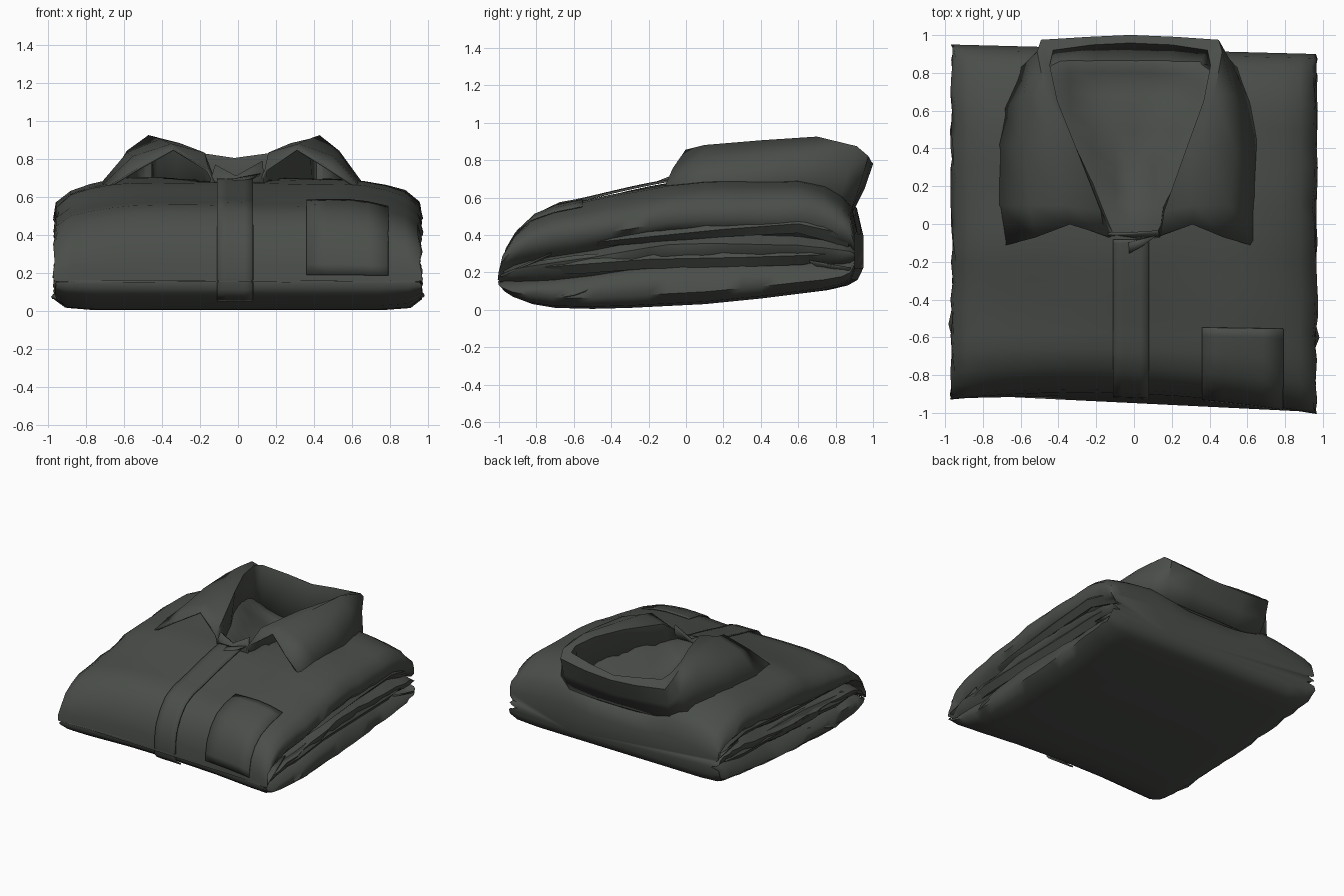
import bpy, bmesh, math, random

if "Cube" in bpy.data.objects:
    bpy.data.objects.remove(bpy.data.objects["Cube"])
random.seed(4)

cloth = bpy.data.materials.new("dark_grey_green_cloth")
cloth.diffuse_color = (0.068, 0.075, 0.066, 1)
cloth.use_nodes = True
cloth.node_tree.nodes["Principled BSDF"].inputs["Base Color"].default_value = cloth.diffuse_color


def make(name, verts, faces, angle=50, thick=0.0):
    me = bpy.data.meshes.new(name)
    me.from_pydata([tuple(v) for v in verts], [], faces)
    bm = bmesh.new()
    bm.from_mesh(me)
    bmesh.ops.recalc_face_normals(bm, faces=bm.faces)
    bm.to_mesh(me)
    bm.free()
    ob = bpy.data.objects.new(name, me)
    bpy.context.collection.objects.link(ob)
    me.materials.append(cloth)
    if thick:
        m = ob.modifiers.new("thickness", 'SOLIDIFY')
        m.thickness, m.offset = thick, 0
    bpy.ops.object.select_all(action='DESELECT')
    ob.select_set(True)
    bpy.context.view_layer.objects.active = ob
    bpy.ops.object.shade_smooth_by_angle(angle=math.radians(angle))
    return ob


def grid_faces(rows, cols, closed=False):
    n = cols if closed else cols - 1
    return [(r * cols + c, r * cols + (c + 1) % cols, (r + 1) * cols + (c + 1) % cols, (r + 1) * cols + c)
            for r in range(rows - 1) for c in range(n)]


# side profile of the folded stack: y, bottom z, top z
PROFILE = [(-.972, .15, .165), (-.968, .12, .24), (-.95, .095, .335), (-.9, .06, .43), (-.82, .03, .505),
           (-.7, .01, .555), (-.5, .005, .59), (-.3, .01, .63), (-.1, .02, .675), (.1, .03, .69), (.4, .06, .70),
           (.6, .085, .70), (.75, .105, .66), (.85, .13, .6), (.9, .16, .54), (.925, .22, .42)]


def levels(y):
    y = min(max(y, PROFILE[0][0]), PROFILE[-1][0])
    for a, b in zip(PROFILE, PROFILE[1:]):
        if y <= b[0]:
            k = (y - a[0]) / (b[0] - a[0])
            return a[1] + k * (b[1] - a[1]), a[2] + k * (b[2] - a[2])


def shift(x, y):
    """front edge curves: middle sits further back, right corner pokes out"""
    w = max(0, min(1, (-y - .5) / .4))
    return w * (.07 * (1 - x * x) - .04 * x) - max(0, y - .6) * .08 * x


def top_z(x, y):
    zb, zt = levels(y)
    z = zt + min(1, (zt - zb) * 2) * .008 * math.sin(5 * x + 4 * y) * math.sin(7 * y - 3 * x)
    z -= max(0, abs(x) - .5) ** 2 * .75 * (zt - zb)  # shoulders fall off to the sides
    half = min(.43, .06 + .55 * max(0, y))           # hollow inside the neck opening
    if y > 0 and abs(x + .02) < half:
        z -= min(.15, (half - abs(x + .02)) * .9) * min(1, max(0, (.95 - y) * 5))
    return z


# ---- body: lofted stack with creased sides
side = [(.9, .02), (.965, .10), (.95, .22), (.88, .29), (.94, .36), (.955, .45), (.88, .52),
        (.93, .58), (.965, .68), (.95, .80)]
top_x = [.88, .78, .66, .55, .45, .34, .22, .1]
YS = sorted({p[0] for p in PROFILE} | {-.6, -.4, -.2, 0, .2, .3, .5, .68, .8})
verts = []
for y in YS:
    zb, zt = levels(y)
    ring = [(x, None, 0) for x in (0, .4, .75)] + [(u, t, 1) for u, t in side]
    ring += [(x, None, 2) for x in top_x + [0] + [-x for x in reversed(top_x)]]
    ring += [(-u, t, 1) for u, t in reversed(side)] + [(-.75, None, 0), (-.4, None, 0)]
    for x, t, kind in ring:
        if kind == 0:
            z = zb
        elif kind == 1:
            drift = .05 * math.sin(3 * y + 2 * x) if .2 < t < .6 else 0
            z = zb + (t + drift) * (zt - zb)
            x += random.uniform(-.01, .01)
        else:
            z = top_z(x, y)
        verts.append((x, y + shift(x, y), z))
n = len(ring)
faces = grid_faces(len(YS), n, True)
faces += [tuple(range(n)), tuple(range((len(YS) - 1) * n, len(YS) * n))]
make("folded_body", verts, faces, 60)


# ---- sleeve folds tucked between the layers on both sides
def fold(name, pts):
    v = []
    for x, y, z, h in pts:
        s = math.copysign(1, x)
        v += [(x - s * .2, y, z + h * .6), (x - s * .03, y, z + h), (x, y, z), (x - s * .04, y, z - h),
              (x - s * .2, y, z - h * .6)]
    k = len(pts)
    make(name, v, grid_faces(k, 5, True) + [tuple(range(5)), tuple(range(5 * k - 5, 5 * k))], 40)


for s, side_name in ((1, "right"), (-1, "left")):
    fold("sleeve_lower_fold_" + side_name,
         [(s * .93, -.86, .22, .03), (s * .965, -.6, .24, .05), (s * .95, -.2, .27, .05),
          (s * .95, .3, .28, .05), (s * .955, .62, .29, .05), (s * .94, .84, .3, .02)])
    fold("sleeve_upper_fold_" + side_name,
         [(s * .92, -.7, .34, .02), (s * .95, -.3, .38, .03), (s * .955, .2, .43, .04),
          (s * .96, .6, .46, .05), (s * .95, .78, .42, .06), (s * .93, .87, .36, .03)])


# ---- loose cloth corners
def corner(name, tip, a, b):
    make(name, [tip, a, b], [(0, 1, 2)], thick=.012)


corner("front_corner_right", (.96, -.99, .18), (.72, -.95, .17), (.93, -.72, .3))
corner("front_corner_left", (-.975, -.91, .18), (-.75, -.9, .17), (-.93, -.65, .3))
corner("side_tip_right", (.98, -.6, .08), (.9, -.8, .05), (.92, -.38, .16))
corner("side_tip_left", (-.98, -.53, .07), (-.92, -.75, .06), (-.92, -.25, .15))
corner("back_corner_right", (.97, .88, .22), (.82, .82, .17), (.93, .66, .26))
corner("back_corner_left", (-.96, .94, .38), (-.8, .93, .3), (-.93, .66, .4))


# ---- placket and pocket laid on the body surface
def patch(name, x0, x1, y0, y1, lift, under=()):
    inner = [y for y in reversed(YS) if y1 < y < y0]
    line = [(y, 1) for y in [y0] + inner + [y1]] + [(y, 0) for y in under]
    v = []
    for y, on_top in line:
        for k in range(5):
            x = x0 + (x1 - x0) * k / 4
            z = top_z(x, y) + lift if on_top else levels(y)[0] - .005
            v.append((x, y + shift(x, y) - lift * max(0, -y) * 1.2, z))
    make(name, v, grid_faces(len(line), 5), thick=lift * .9)


patch("button_placket", -.11, .08, -.08, -.972, .013, (-.968, -.95, -.9))
patch("chest_pocket", .36, .79, -.55, -.971, .006)

# ---- collar: half strip from front tip to back centre
# columns: stand bottom, inner rim, fold crest, mid leaf, outer edge
half = [[(-.10, -.08, .62), (-.16, -.06, .74), (-.34, .0, .85), (-.52, -.07, .75), (-.71, -.12, .635)],
        [(-.17, .10, .56), (-.18, .07, .83), (-.35, .10, .875), (-.55, .10, .81), (-.715, .10, .655)],
        [(-.34, .40, .55), (-.31, .40, .88), (-.41, .40, .90), (-.58, .40, .83), (-.72, .42, .665)],
        [(-.43, .62, .52), (-.41, .65, .89), (-.47, .70, .92), (-.58, .68, .84), (-.69, .60, .66)],
        [(-.45, .80, .48), (-.45, .84, .88), (-.51, .91, .87), (-.55, .87, .75), (-.60, .82, .59)],
        [(-.38, .85, .48), (-.43, .92, .86), (-.49, .97, .82), (-.49, .93, .68), (-.47, .88, .54)],
        [(-.20, .86, .48), (-.22, .95, .83), (-.24, .985, .79), (-.24, .94, .66), (-.23, .885, .53)]]
back = [[(-.02, .86, .48), (-.02, .96, .80), (-.02, .995, .78), (-.02, .95, .65), (-.02, .89, .53)]]
other = [[(-x * .91, y, z) for x, y, z in row] for row in reversed(half)]
rows = half + back + other
make("collar", [p for r in rows for p in r], grid_faces(len(rows), 5), 55, thick=.012)

# ---- collar band crossing at the throat, with small folded tab
make("collar_band", [(-.16, -.06, .64), (-.12, -.05, .77), (-.02, -.08, .64), (-.01, -.05, .71),
                     (.14, -.07, .65), (.13, -.04, .79)], grid_faces(3, 2), thick=.014)
make("throat_tab", [(-.05, -.17, .675), (.04, -.12, .685), (.12, -.06, .72), (-.04, -.1, .69)],
     [(0, 1, 2, 3)], thick=.01)
